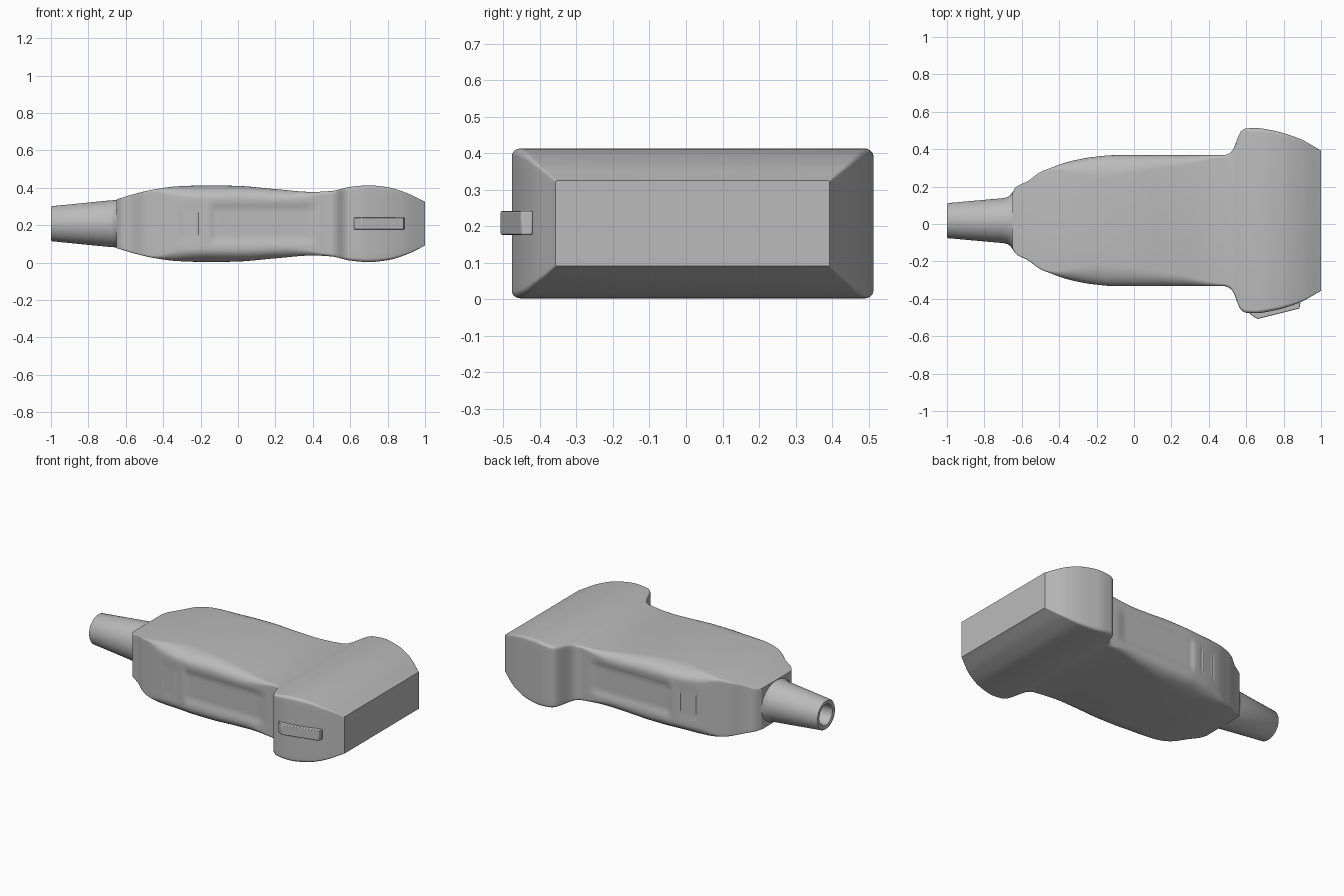
import bpy, bmesh, math

if "Cube" in bpy.data.objects:
    bpy.data.objects.remove(bpy.data.objects["Cube"])

grey = bpy.data.materials.new("light_grey_plastic")
grey.use_nodes = True
colour = (0.5, 0.5, 0.5, 1)
grey.diffuse_color = colour
grey.node_tree.nodes["Principled BSDF"].inputs["Base Color"].default_value = colour

CY, CZ = 0.018, 0.208          # long axis of the probe

# Profiles along the axis, in hundredths: (station, value)
HALF_WIDTH = [(-65, 15), (-63, 18), (-57, 21), (-50, 26), (-45, 28), (-35, 31.5),
              (-22, 34), (-10, 35), (30, 35), (48, 35), (51, 36), (53, 38), (55, 43),
              (57, 47.5), (60, 49.3), (65, 49.5), (75, 48), (88, 44), (100, 37.5)]
HALF_HEIGHT = [(-65, 13), (-55, 16), (-45, 18.3), (-32, 20), (-15, 20.5), (0, 20.2),
               (20, 18.5), (40, 17), (50, 17.5), (60, 19.7), (70, 20.5), (80, 19.5),
               (90, 16.5), (100, 11.7)]
ROUND_Y = [(-65, 0.6), (-47, 1), (-32, 7), (-17, 12), (0, 10), (25, 6), (50, 1.5), (70, 2), (100, 0.4)]
ROUND_Z = [(-65, 0.6), (-47, 1), (-32, 6), (-15, 7), (25, 5.5), (48, 1.5), (70, 2), (100, 0.4)]


def sample(table, x):
    """Smooth interpolation with slopes limited so it never overshoots."""
    x *= 100
    n = len(table)
    def chord(i):
        (a, u), (b, v) = table[i], table[i + 1]
        return (v - u) / (b - a)
    def slope(i):
        if i in (0, n - 1):
            return chord(min(i, n - 2))
        a, b = chord(i - 1), chord(i)
        return 2 * a * b / (a + b) if a * b > 0 else 0
    i = max(k for k in range(n - 1) if k == 0 or table[k][0] <= x)
    (a, u), (b, v) = table[i], table[i + 1]
    w = b - a
    t = (x - a) / w
    s = t * t * (3 - 2 * t)
    value = u + (v - u) * s
    value += w * t * (1 - t) * ((1 - t) * slope(i) - t * slope(i + 1))
    return value / 100


def ramp(v, lo, hi):
    t = min(1, max(0, (v - lo) / (hi - lo)))
    return t * t * (3 - 2 * t)


def finish(name, bm, angle=30):
    bmesh.ops.recalc_face_normals(bm, faces=bm.faces)
    mesh = bpy.data.meshes.new(name)
    bm.to_mesh(mesh)
    bm.free()
    mesh.materials.append(grey)
    obj = bpy.data.objects.new(name, mesh)
    bpy.context.collection.objects.link(obj)
    bpy.ops.object.select_all(action="DESELECT")
    obj.select_set(True)
    bpy.context.view_layer.objects.active = obj
    bpy.ops.object.shade_smooth_by_angle(angle=math.radians(angle))
    return obj


def loft(name, rings, closed=False, angle=30):
    bm = bmesh.new()
    loops = [[bm.verts.new(p) for p in ring] for ring in rings]
    pairs = list(zip(loops, loops[1:]))
    for a, b in pairs:
        for i in range(len(a)):
            j = (i + 1) % len(a)
            bm.faces.new((a[i], a[j], b[j], b[i]))
    for end in (loops[0], loops[-1]):
        bm.faces.new(end)
    return finish(name, bm, angle)


def body_section(x):
    """Rounded rectangle with a shallow grip panel pressed into each side."""
    w, h = sample(HALF_WIDTH, x), sample(HALF_HEIGHT, x)
    ry, rz = sample(ROUND_Y, x), sample(ROUND_Z, x)
    panel = 0.01 * ramp(x, -0.16, -0.12) * (1 - ramp(x, 0.36, 0.44))
    ribs = 0.004 * math.sin((x + 0.32) * 130) ** 2 if -0.32 < x < -0.2 else 0
    quarter = []
    for k in range(7):
        z = (h - rz) * k / 7
        dip = (panel + ribs) * (1 - ramp(z, 0.075, 0.115))
        quarter.append((w - dip, z))
    for k in range(9):
        a = math.pi / 2 * k / 8
        quarter.append((w - ry + ry * math.cos(a), h - rz + rz * math.sin(a)))
    half = quarter + [(-y, z) for y, z in reversed(quarter)]
    outline = half + [(y, -z) for y, z in reversed(half[1:-1])]
    return [(x, CY + y, CZ + z) for y, z in outline]


# Handle and scanning head as one lofted shell
STEPS = 150
loft("probe_body", [body_section(-0.65 + 1.65 * i / STEPS) for i in range(STEPS + 1)])


# Tapered cable sleeve with a flare into the handle and an open end
def oval(x, ry, rz):
    turns = [math.tau * k / 48 for k in range(48)]
    return [(x, CY + ry * math.cos(a), CZ + rz * math.sin(a)) for a in turns]


sleeve = [(-0.9, 0.06, 0.06), (-0.985, 0.06, 0.06), (-0.997, 0.066, 0.066), (-1, 0.074, 0.074),
          (-1, 0.088, 0.088), (-0.993, 0.094, 0.094), (-0.7, 0.12, 0.123), (-0.675, 0.126, 0.125),
          (-0.66, 0.137, 0.126), (-0.65, 0.152, 0.127), (-0.64, 0.158, 0.128)]
loft("cable_sleeve", [oval(*s) for s in sleeve], angle=40)

# Orientation marker on the front of the head
outline = [(0.62, -0.42), (0.62, -0.482), (0.66, -0.508), (0.885, -0.452), (0.89, -0.42)]
marker = loft("orientation_marker", [[(x, y, z) for x, y in outline] for z in (0.177, 0.242)])
bevel = marker.modifiers.new("soft_edges", "BEVEL")
bevel.width = 0.004
bevel.segments = 2
